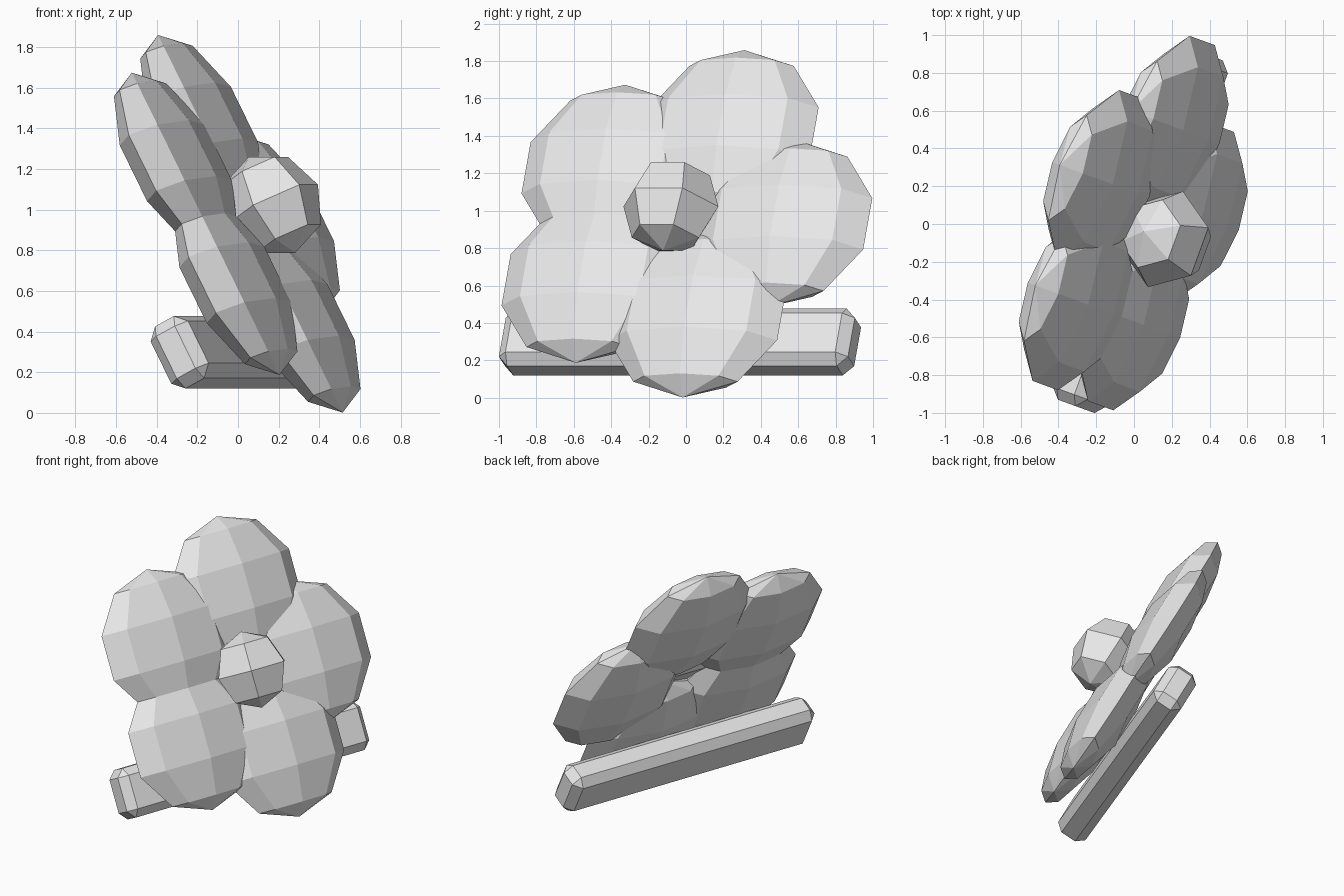
import bpy, bmesh, math
from mathutils import Matrix, Vector

if "Cube" in bpy.data.objects:
    bpy.data.objects.remove(bpy.data.objects["Cube"], do_unlink=True)

grey = bpy.data.materials.new("plain_grey")
grey.use_nodes = True
grey.diffuse_color = (0.8, 0.8, 0.8, 1)
grey.node_tree.nodes["Principled BSDF"].inputs["Base Color"].default_value = (0.8, 0.8, 0.8, 1)

# Whole flower frame: local x is the facing direction, local z points up the bloom
FRAME = (Matrix.Translation((0, -0.02, 0.93))
         @ Matrix.Rotation(math.radians(-20), 4, 'Z')
         @ Matrix.Rotation(math.radians(-27.5), 4, 'Y'))


def place(bm, name, offset):
    mesh = bpy.data.meshes.new(name)
    bm.to_mesh(mesh)
    bm.free()
    mesh.materials.append(grey)
    obj = bpy.data.objects.new(name, mesh)
    obj.matrix_world = FRAME @ Matrix.Translation(offset)
    bpy.context.collection.objects.link(obj)
    return obj


def ellipsoid(name, offset, size, segments, bands):
    bm = bmesh.new()
    bmesh.ops.create_uvsphere(bm, u_segments=segments, v_segments=bands, radius=1)
    bmesh.ops.scale(bm, vec=Vector(size), verts=bm.verts)
    return place(bm, name, offset)


# Five flattened petals around the centre
PETALS = 5
RING = 0.575
for i in range(PETALS):
    angle = 2 * math.pi * i / PETALS
    ellipsoid(f"petal_{i + 1}",
              (0, RING * math.cos(angle), RING * math.sin(angle)),
              (0.165, 0.505, 0.5), 8, 5)

# Round flower centre
ellipsoid("flower_centre", (0.2, 0, 0), (0.25, 0.27, 0.265), 6, 4)

# Chamfered bar behind the lower petals
bm = bmesh.new()
bmesh.ops.create_cube(bm, size=2)
bmesh.ops.scale(bm, vec=Vector((0.11, 0.993, 0.172)), verts=bm.verts)
bmesh.ops.bevel(bm, geom=bm.edges[:], offset=0.055, segments=1,
                affect='EDGES', profile=0.5)
place(bm, "back_bar", (-0.26, 0, -0.577))
